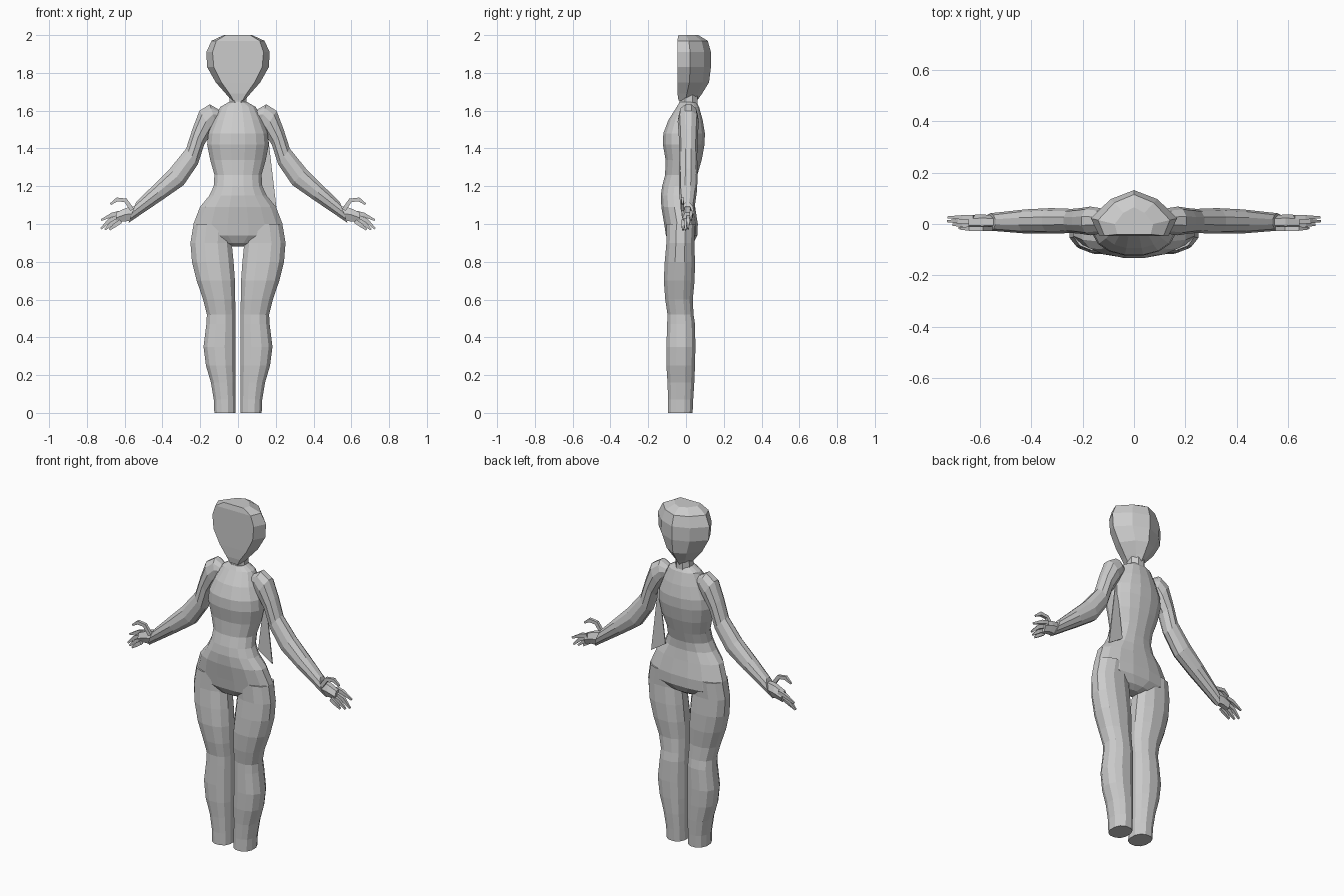
import bpy, bmesh, math
from mathutils import Vector

cube = bpy.data.objects.get("Cube")
if cube:
    bpy.data.objects.remove(cube, do_unlink=True)

grey = bpy.data.materials.new("plain_grey")
grey.use_nodes = True
grey.diffuse_color = (0.6, 0.6, 0.6, 1)
grey.node_tree.nodes["Principled BSDF"].inputs["Base Color"].default_value = (0.6, 0.6, 0.6, 1)


def power(value, p):
    return math.copysign(abs(value) ** (2 / p), value)


def ring(centre, u, v, n, p=2.0):
    """Rounded cross-section spanned by the half-axes u and v."""
    return [centre + u * power(math.cos(a), p) + v * power(math.sin(a), p)
            for a in (2 * math.pi * (i + 0.5) / n for i in range(n))]


def loft(name, rings, side=1):
    """Skin a list of rings; side=-1 mirrors the part in x."""
    bm = bmesh.new()
    loops = [[bm.verts.new((q.x * side, q.y, q.z)) for q in r] for r in rings]
    n = len(loops[0])
    for a, b in zip(loops, loops[1:]):
        for i in range(n):
            j = (i + 1) % n
            bm.faces.new((a[i], a[j], b[j], b[i]))
    bm.faces.new(loops[0])
    bm.faces.new(loops[-1])
    bmesh.ops.recalc_face_normals(bm, faces=bm.faces)
    mesh = bpy.data.meshes.new(name)
    bm.to_mesh(mesh)
    bm.free()
    mesh.materials.append(grey)
    obj = bpy.data.objects.new(name, mesh)
    bpy.context.collection.objects.link(obj)
    return obj


def upright(rows, n, p=2.0):
    """Level rings from rows of z, x range and y range."""
    return [ring(Vector(((x0 + x1) / 2, (y0 + y1) / 2, z)),
                 Vector(((x1 - x0) / 2, 0, 0)), Vector((0, (y1 - y0) / 2, 0)), n, p)
            for z, x0, x1, y0, y1 in rows]


def limb(rows, n):
    """Rings from pairs of upper and lower outline points, y centre and half depth."""
    rings = []
    for (xa, za), (xb, zb), y, d in rows:
        a, b = Vector((xa, y, za)), Vector((xb, y, zb))
        rings.append(ring((a + b) / 2, (a - b) / 2 * 1.03, Vector((0, d, 0)), n))
    return rings


# Torso: z, half width, front, back
torso = [(1.645, .05, -.035, .055), (1.62, .095, -.05, .07), (1.55, .13, -.095, .09),
         (1.48, .16, -.122, .102), (1.42, .166, -.124, .1), (1.34, .15, -.11, .085),
         (1.26, .127, -.112, .062), (1.2, .131, -.128, .045), (1.15, .155, -.135, .042),
         (1.09, .205, -.132, .05), (1.0, .24, -.117, .064), (.94, .24, -.108, .062),
         (.9, .13, -.085, .04), (.88, .04, -.05, .01)]
loft("torso", upright([(z, -w, w, f, b) for z, w, f, b in torso], 16, 2.2))
loft("neck", upright([(1.61, -.052, .052, -.038, .066), (1.72, -.045, .045, -.036, .064)], 8))

# Head: flat face plane in front, ridge down the back
head = []
for z, w, face, front, back in [(1.655, .035, .025, -.04, .06), (1.69, .065, .045, -.045, .085),
                                (1.75, .118, .088, -.046, .122), (1.83, .163, .128, -.046, .132),
                                (1.91, .168, .135, -.046, .132), (1.97, .14, .115, -.046, .115),
                                (2.0, .075, .065, -.04, .065)]:
    deep = back - front
    half = [(face, front), (w, front + deep * .38), (w * .55, front + deep * .8)]
    outline = half + [(0, back)] + [(-x, y) for x, y in reversed(half)]
    head.append([Vector((x, y, z)) for x, y in outline])
loft("head", head)

# Leg: z, inner, outer, front, back
leg = [(1.0, .03, .238, -.105, .052), (.9, .03, .255, -.106, .046), (.8, .02, .247, -.115, .05),
       (.7, .013, .222, -.12, .048), (.6, .012, .187, -.112, .038), (.52, .012, .167, -.1, .042),
       (.47, .011, .17, -.102, .05), (.35, .01, .185, -.106, .052), (.25, .01, .172, -.106, .05),
       (.16, .012, .145, -.1, .046), (.07, .012, .13, -.097, .04), (0, .012, .127, -.098, .037)]

# Arm: upper outline, lower outline, y centre, half depth
arm = [((.1, 1.605), (.105, 1.55), .01, .035), ((.15, 1.635), (.115, 1.525), .012, .05),
       ((.205, 1.6), (.135, 1.485), .012, .056), ((.243, 1.5), (.178, 1.42), .012, .05),
       ((.275, 1.4), (.212, 1.315), .012, .047), ((.36, 1.295), (.287, 1.205), .012, .05),
       ((.45, 1.205), (.395, 1.13), .01, .047), ((.54, 1.11), (.588, .995), .008, .034)]
arm[-1] = ((.54, 1.115), (.58, 1.005), .008, .034)

palm = [((.535, 1.1), (.575, 1.01), .008, .026), ((.59, 1.09), (.605, 1.01), .008, .03),
        ((.645, 1.065), (.645, 1.0), .008, .026)]

# Digits: y, then path points in x and z
digits = {"thumb": (-.018, (.56, 1.075), (.595, 1.125), (.64, 1.13), (.675, 1.105)),
          "first_finger": (.026, (.625, 1.06), (.665, 1.05), (.725, 1.02)),
          "middle_finger": (.011, (.63, 1.04), (.68, 1.02), (.725, .975)),
          "third_finger": (-.003, (.63, 1.025), (.665, 1.005), (.705, .97)),
          "little_finger": (-.016, (.62, 1.015), (.65, .995), (.68, .97))}

for side, label in ((1, "left"), (-1, "right")):
    loft(label + "_leg", upright(leg, 12, 2.3), side)
    loft(label + "_arm", limb(arm, 10), side)
    loft(label + "_palm", limb(palm, 6), side)
    for name, (y, *path) in digits.items():
        points = [Vector((x, y, z)) for x, z in path]
        rings = []
        for i, point in enumerate(points):
            along = points[min(i + 1, len(points) - 1)] - points[max(i - 1, 0)]
            across = along.cross(Vector((0, 1, 0))).normalized()
            size = .015 if i < len(points) - 1 else .007
            rings.append(ring(point, across * size, Vector((0, size * .8, 0)), 4))
        loft(label + "_" + name, rings, side)

# Thin web between the left armpit and hip
corners = [(.155, 1.5), (.203, 1.09), (.11, 1.15)]
loft("side_web", [[Vector((x, y, z)) for x, z in corners] for y in (.03, .036)])
